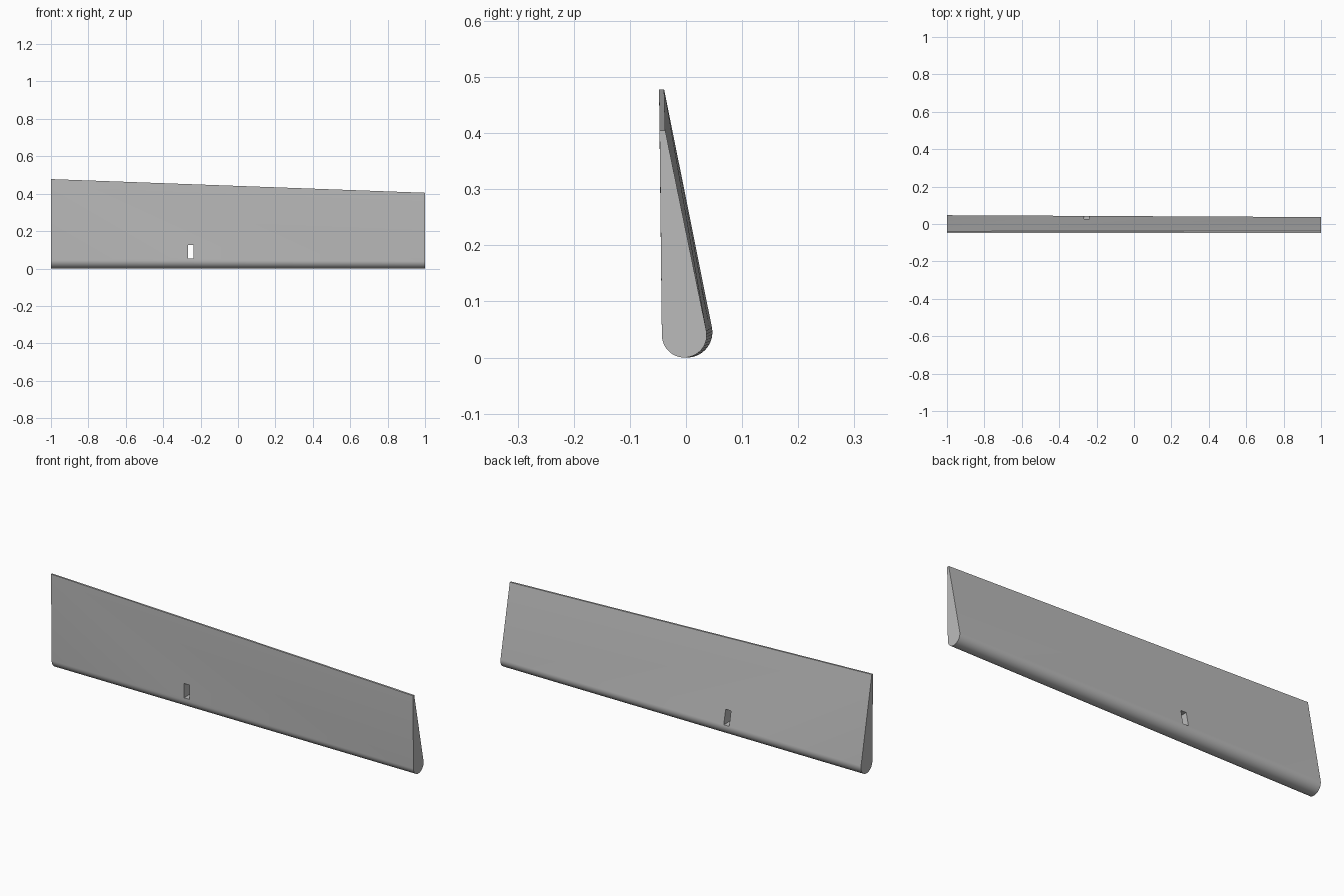
import bpy
import bmesh
from math import cos, sin, radians

cube = bpy.data.objects.get("Cube")
if cube:
    bpy.data.objects.remove(cube)

grey = bpy.data.materials.new("plain grey")
grey.use_nodes = True
colour = (0.5, 0.5, 0.5, 1)
grey.diffuse_color = colour
grey.node_tree.nodes["Principled BSDF"].inputs["Base Color"].default_value = colour


def section(bm, x, centre_y, radius, top_front, top_back, top_z, steps=24):
    """Teardrop outline: rounded bottom, thin flat top."""
    points = [(top_back, top_z), (top_front, top_z)]
    for i in range(steps + 1):
        a = radians(181 + 190 * i / steps)
        points.append((centre_y + radius * cos(a), radius + radius * sin(a)))
    return [bm.verts.new((x, y, z)) for y, z in points]


# Tapered blade lofted between its two end sections
bm = bmesh.new()
right = section(bm, -1, 0.002, 0.045, -0.048, -0.039, 0.478)
left = section(bm, 1, -0.003, 0.040, -0.047, -0.037, 0.405)
bm.faces.new(right)
bm.faces.new(left)
for i in range(len(right)):
    j = (i + 1) % len(right)
    bm.faces.new((right[i], right[j], left[j], left[i]))
bmesh.ops.recalc_face_normals(bm, faces=bm.faces)
mesh = bpy.data.meshes.new("tapered_blade")
bm.to_mesh(mesh)
bm.free()
blade = bpy.data.objects.new("tapered_blade", mesh)
bpy.context.collection.objects.link(blade)
mesh.materials.append(grey)

# Rectangular slot cut straight through
bpy.ops.mesh.primitive_cube_add(size=1, location=(-0.253, 0, 0.09))
cutter = bpy.context.object
cutter.name = "slot_cutter"
cutter.scale = (0.03, 0.4, 0.072)
cutter.hide_render = True
cutter.data.materials.append(grey)
cut = blade.modifiers.new("slot", 'BOOLEAN')
cut.operation = 'DIFFERENCE'
cut.solver = 'EXACT'
cut.object = cutter

bpy.ops.object.select_all(action='DESELECT')
blade.select_set(True)
bpy.context.view_layer.objects.active = blade
bpy.ops.object.modifier_apply(modifier="slot")
bpy.data.objects.remove(cutter)
bpy.ops.object.shade_smooth_by_angle(angle=radians(30))
